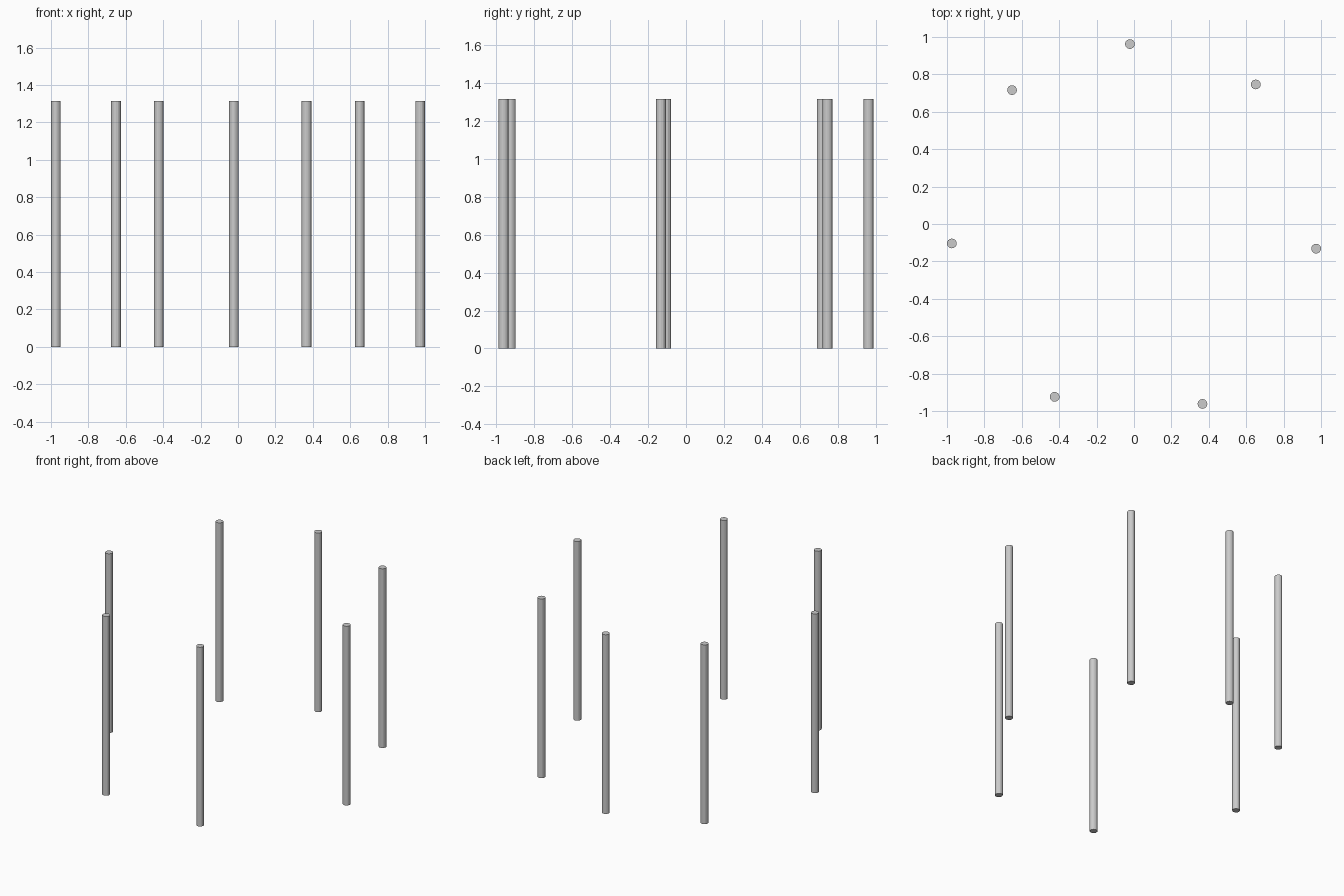
import bpy

if "Cube" in bpy.data.objects:
    bpy.data.objects.remove(bpy.data.objects["Cube"])

RADIUS = 0.026
HEIGHT = 1.315
SIDES = 16

# Post centres around the slightly irregular ring, clockwise from the back
CENTRES = [
    (-0.022, 0.962), (0.651, 0.746), (0.974, -0.132), (0.366, -0.962),
    (-0.424, -0.924), (-0.974, -0.104), (-0.652, 0.716),
]


def add_post(index, x, y):
    bpy.ops.mesh.primitive_cylinder_add(
        vertices=SIDES, radius=RADIUS, depth=HEIGHT,
        location=(x, y, HEIGHT / 2))
    bpy.context.object.name = f"post_{index}"


# Ring of upright posts
for i, (x, y) in enumerate(CENTRES, 1):
    add_post(i, x, y)
